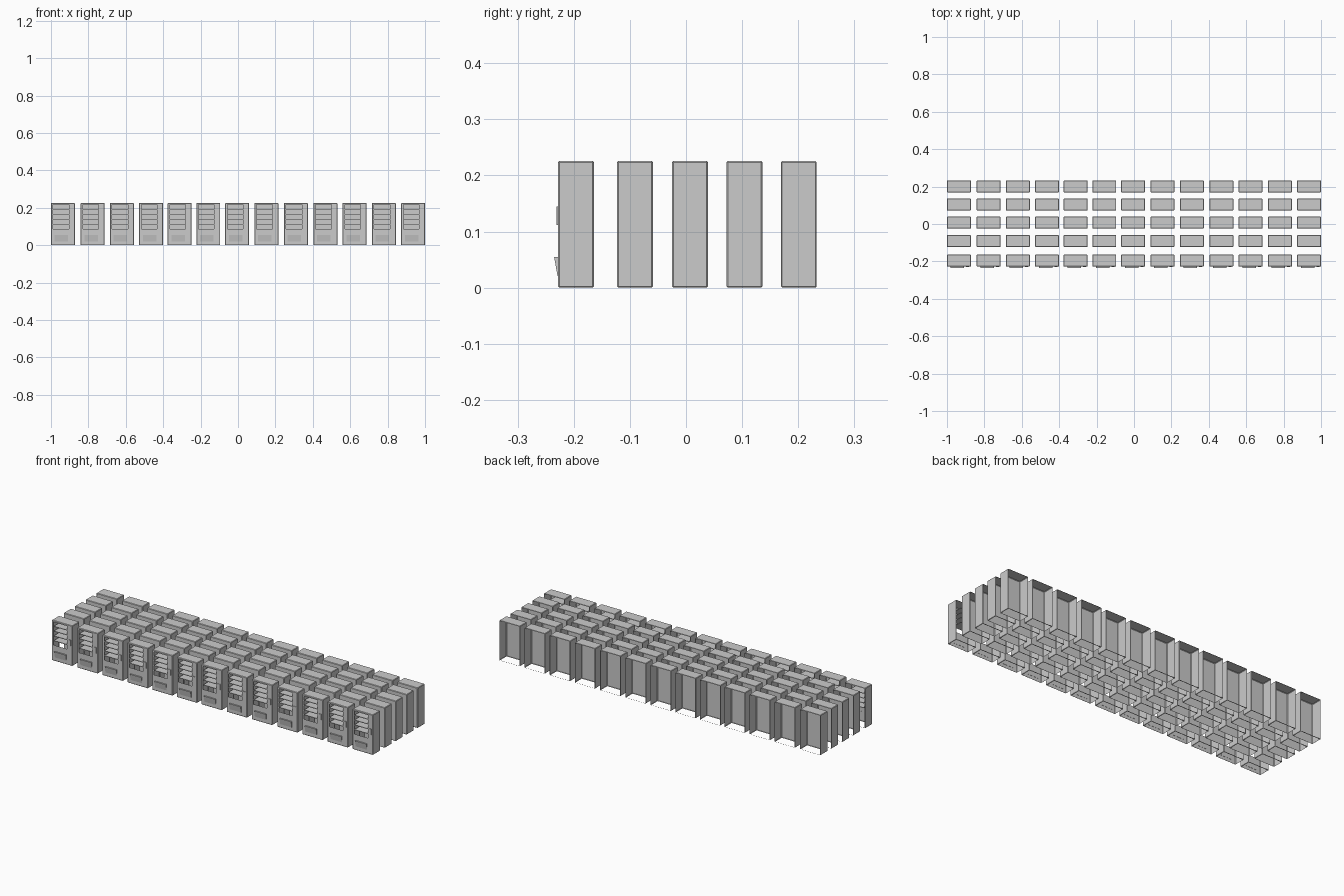
import bpy, bmesh
from mathutils import Vector

cube = bpy.data.objects.get("Cube")
if cube:
    bpy.data.objects.remove(cube, do_unlink=True)

W, D, H = 0.128, 0.064, 0.226      # cabinet width, depth, height
COLUMNS = [-1, -0.841, -0.685, -0.529, -0.376, -0.223, -0.069,
           0.088, 0.245, 0.403, 0.559, 0.716, 0.872]
ROWS = [-0.228, -0.123, -0.025, 0.072, 0.169]
WINDOW = (0.012, 0.096, 0.088, 0.217)   # left, right, bottom, top

grey = bpy.data.materials.new("light grey")
grey.use_nodes = True
colour = (0.6, 0.6, 0.6, 1)
grey.diffuse_color = colour
grey.node_tree.nodes["Principled BSDF"].inputs["Base Color"].default_value = colour


def add_box(bm, low, high):
    low, high = Vector(low), Vector(high)
    verts = bmesh.ops.create_cube(bm, size=1)["verts"]
    for v in verts:
        v.co = (low + high) / 2 + v.co * (high - low)
    return verts


def finish(bm, name):
    mesh = bpy.data.meshes.new(name)
    bm.to_mesh(mesh)
    bm.free()
    mesh.materials.append(grey)
    return mesh


def cabinet_mesh(name, with_window):
    # Softly bevelled shell, open at the back and underneath
    bm = bmesh.new()
    add_box(bm, (0, 0, 0), (W, D, H))
    bmesh.ops.bevel(bm, geom=bm.edges[:], offset=0.0025, segments=1,
                    affect='EDGES', profile=0.5)
    bm.normal_update()
    open_faces = [f for f in bm.faces if f.normal.y > 0.9 or f.normal.z < -0.9]
    bmesh.ops.delete(bm, geom=open_faces, context='FACES')
    if with_window:
        # Cut the window out of the front panel only
        left, right, bottom, top = WINDOW
        for co, no in (((left, 0, 0), (1, 0, 0)), ((right, 0, 0), (1, 0, 0)),
                       ((0, 0, bottom), (0, 0, 1)), ((0, 0, top), (0, 0, 1))):
            bm.normal_update()
            front = [f for f in bm.faces if f.normal.y < -0.9]
            geom = front + list({e for f in front for e in f.edges})
            geom += list({v for f in front for v in f.verts})
            bmesh.ops.bisect_plane(bm, geom=geom, plane_co=co, plane_no=no)
        bm.normal_update()
        hole = []
        for f in bm.faces:
            c = f.calc_center_median()
            if f.normal.y < -0.9 and left < c.x < right and bottom < c.z < top:
                hole.append(f)
        bmesh.ops.delete(bm, geom=hole, context='FACES')
    return finish(bm, name)


def shelves_mesh():
    # Four deep shelves behind the window
    bm = bmesh.new()
    for i in range(4):
        z = 0.110 + i * 0.027
        add_box(bm, (WINDOW[0], 0.001, z), (WINDOW[1], D - 0.004, z + 0.003))
    return finish(bm, "shelves")


def flap_mesh():
    # Delivery flap tilting outward at its top
    bm = bmesh.new()
    for v in add_box(bm, (0.02, -0.001, 0.021), (0.092, 0.001, 0.055)):
        if v.co.z > 0.04 and v.co.y < 0:
            v.co.y = -0.007
    return finish(bm, "delivery_flap")


def payment_mesh():
    # Raised payment panel beside the window
    bm = bmesh.new()
    add_box(bm, (0.103, -0.003, 0.112), (0.119, 0.001, 0.145))
    return finish(bm, "payment_panel")


def place(name, mesh, x, y):
    obj = bpy.data.objects.new(name, mesh)
    obj.location = (x, y, 0)
    bpy.context.collection.objects.link(obj)


front_parts = [("front_cabinet", cabinet_mesh("front_cabinet", True)),
               ("shelves", shelves_mesh()),
               ("delivery_flap", flap_mesh()),
               ("payment_panel", payment_mesh())]
rear_parts = [("rear_cabinet", cabinet_mesh("rear_cabinet", False))]

# Rows of cabinets; only the first row carries the detailed fronts
for r, y in enumerate(ROWS):
    for c, x in enumerate(COLUMNS):
        for name, mesh in (front_parts if r == 0 else rear_parts):
            place(f"{name}_{r + 1}_{c + 1}", mesh, x, y)
